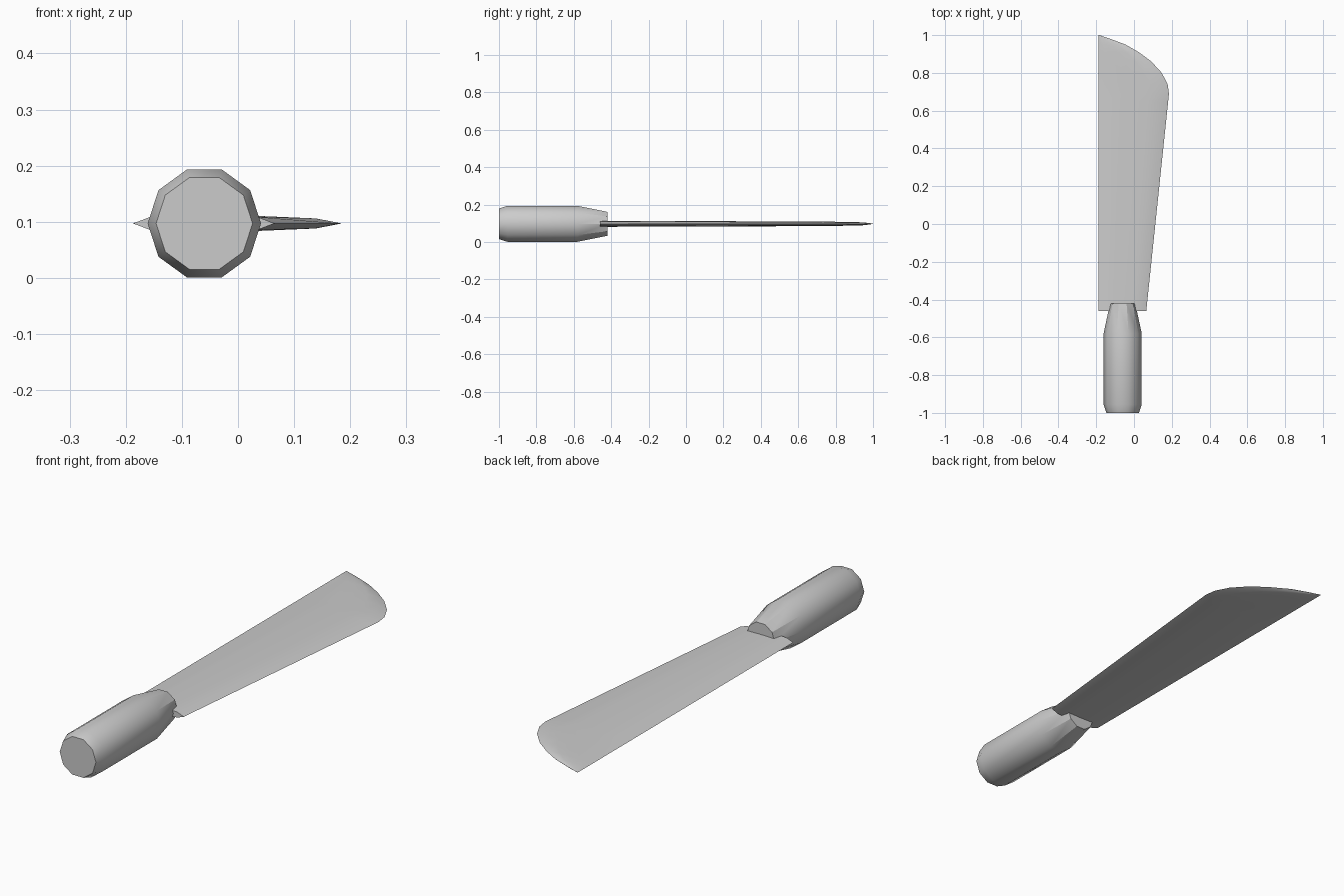
import bpy, bmesh, math

cube = bpy.data.objects.get("Cube")
if cube:
    bpy.data.objects.remove(cube, do_unlink=True)

ZC = 0.097  # height of the shared centre plane

grey = bpy.data.materials.new("light_grey")
grey.use_nodes = True
grey.diffuse_color = (0.6, 0.6, 0.6, 1)
grey.node_tree.nodes["Principled BSDF"].inputs["Base Color"].default_value = grey.diffuse_color


def loft(name, rings, sharp_rule=None):
    """Skin closed rings of points, cap both ends and shade by angle."""
    bm = bmesh.new()
    loops = [[bm.verts.new(p) for p in ring] for ring in rings]
    n = len(loops[0])
    for a, b in zip(loops, loops[1:]):
        for i in range(n):
            j = (i + 1) % n
            bm.faces.new((a[i], a[j], b[j], b[i]))
    bm.faces.new(loops[0])
    bm.faces.new(loops[-1])
    bmesh.ops.remove_doubles(bm, verts=bm.verts, dist=0.0005)
    bmesh.ops.recalc_face_normals(bm, faces=bm.faces)
    mesh = bpy.data.meshes.new(name)
    bm.to_mesh(mesh)
    bm.free()
    mesh.materials.append(grey)
    obj = bpy.data.objects.new(name, mesh)
    bpy.context.collection.objects.link(obj)
    bpy.ops.object.select_all(action='DESELECT')
    obj.select_set(True)
    bpy.context.view_layer.objects.active = obj
    bpy.ops.object.shade_smooth_by_angle(angle=math.radians(40))
    if sharp_rule:
        for e in mesh.edges:
            if sharp_rule(*(mesh.vertices[v].co for v in e.vertices)):
                e.use_edge_sharp = True
    return obj


# Handle: ten-sided grip with a chamfered butt and a tapered neck
def decagon(y, r):
    angles = [math.tau * i / 10 for i in range(10)]
    return [(-0.06 + r * math.cos(a), y, ZC + r * math.sin(a)) for a in angles]


loft("handle",
     [decagon(y, r) for y, r in ((-1, 0.086), (-0.955, 0.101), (-0.58, 0.101), (-0.42, 0.067))],
     lambda a, b: min(a.y, b.y) > -0.6 and abs(a.y - b.y) > 0.1)


# Blade: lens section between a straight spine and a flaring, rounded edge
SPINE = -0.187
SECTION = [(0, 0), (0.12, 0.72), (0.3, 0.95), (0.5, 1), (0.7, 0.95), (0.88, 0.72), (1, 0)]


def blade_ring(y, edge, half):
    upper = [(SPINE + u * (edge - SPINE), y, ZC + half * t) for u, t in SECTION]
    lower = [(x, y, 2 * ZC - z) for x, y, z in upper[-2:0:-1]]
    return upper + lower


# Stations: position along the blade, cutting edge, half thickness
STATIONS = [(-0.46, 0.065, 0.016), (0.65, 0.181, 0.0125), (0.69, 0.185, 0.012),
            (0.74, 0.178, 0.0115), (0.8, 0.147, 0.011), (0.86, 0.092, 0.01),
            (0.91, 0.025, 0.009), (0.95, -0.045, 0.0075), (0.98, -0.125, 0.004)]
rings = [blade_ring(*s) for s in STATIONS]
bm_tip = blade_ring(1.0, SPINE + 0.004, 0.0006)
loft("blade", rings + [bm_tip])
